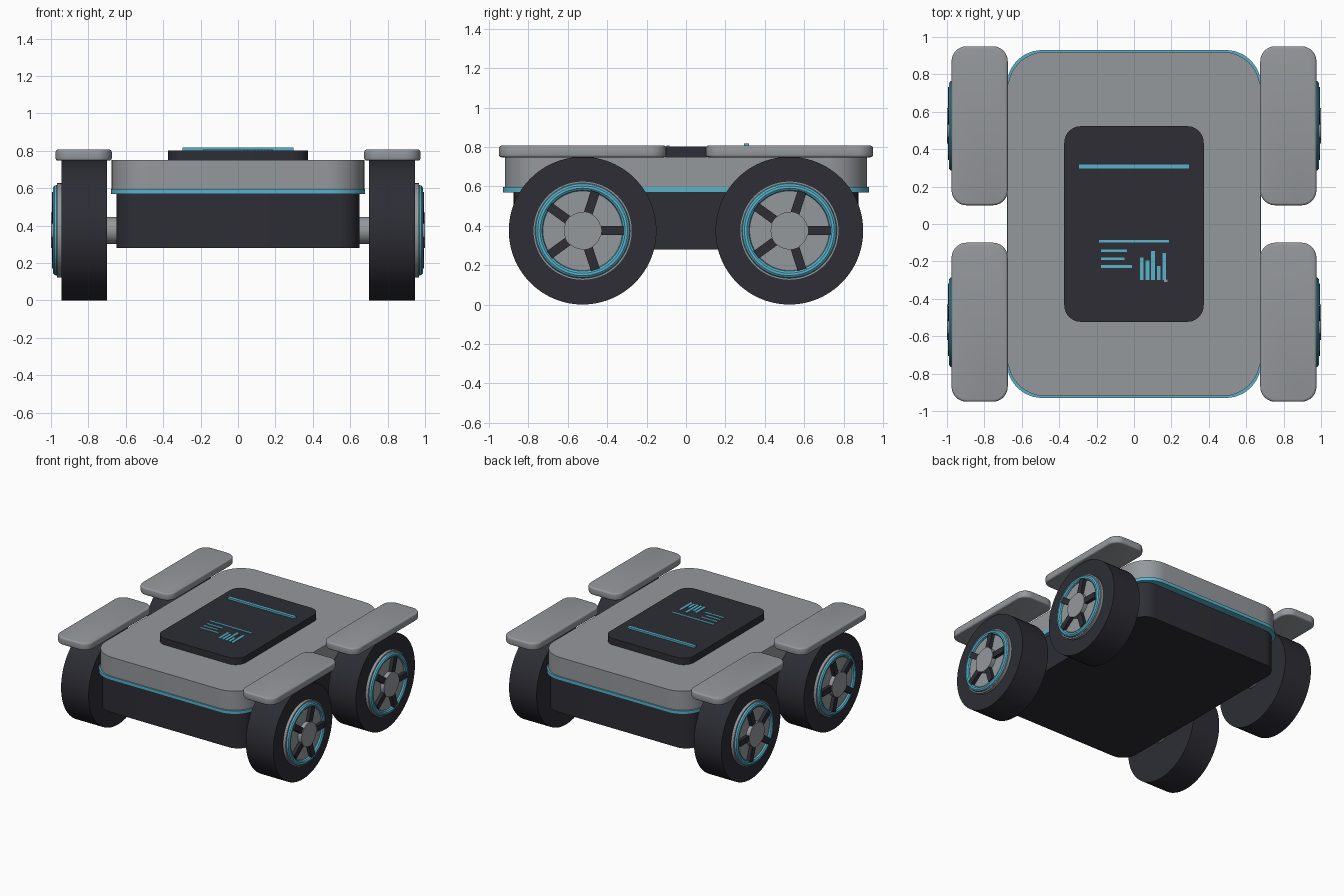
import bpy, bmesh
from math import sin, cos, pi, tau, radians
from mathutils import Matrix

cube = bpy.data.objects.get("Cube")
if cube:
    bpy.data.objects.remove(cube, do_unlink=True)


def material(name, rgb):
    m = bpy.data.materials.new(name)
    m.use_nodes = True
    m.diffuse_color = (*rgb, 1)
    m.node_tree.nodes["Principled BSDF"].inputs["Base Color"].default_value = (*rgb, 1)
    return m


GREY = material("shell grey", (0.30, 0.315, 0.335))
DARK = material("charcoal", (0.026, 0.026, 0.036))
TEAL = material("teal accent", (0.10, 0.45, 0.60))


def finish(bm, name, mat, smooth=True):
    bmesh.ops.recalc_face_normals(bm, faces=bm.faces)
    mesh = bpy.data.meshes.new(name)
    bm.to_mesh(mesh)
    bm.free()
    mesh.materials.append(mat)
    ob = bpy.data.objects.new(name, mesh)
    bpy.context.collection.objects.link(ob)
    if smooth:
        bpy.ops.object.select_all(action="DESELECT")
        ob.select_set(True)
        bpy.context.view_layer.objects.active = ob
        bpy.ops.object.shade_smooth_by_angle(angle=radians(35))
    return ob


def slab(name, mat, cx, cy, hx, hy, z0, z1, radius, edge=0.0):
    """Upright slab with rounded plan corners and an optional rim bevel."""
    bm = bmesh.new()
    ring = []
    steps = 12
    for q, (sx, sy) in enumerate([(1, 1), (-1, 1), (-1, -1), (1, -1)]):
        for i in range(steps + 1):
            a = (q + i / steps) * pi / 2
            ring.append(bm.verts.new((cx + sx * (hx - radius) + radius * cos(a),
                                      cy + sy * (hy - radius) + radius * sin(a), z0)))
    base = bm.faces.new(ring)
    top = bmesh.ops.extrude_face_region(bm, geom=[base], use_keep_orig=True)["geom"]
    for v in top:
        if isinstance(v, bmesh.types.BMVert):
            v.co.z = z1
    if edge:
        rim = [e for e in bm.edges if abs(e.verts[0].co.z - e.verts[1].co.z) < 1e-6]
        bmesh.ops.bevel(bm, geom=rim, offset=edge, segments=3, profile=0.5, affect="EDGES")
    return finish(bm, name, mat)


def box(name, mat, x0, x1, y0, y1, z0, z1, turn=None):
    bm = bmesh.new()
    bmesh.ops.create_cube(bm, size=1)
    for v in bm.verts:
        v.co.x = x1 if v.co.x > 0 else x0
        v.co.y = y1 if v.co.y > 0 else y0
        v.co.z = z1 if v.co.z > 0 else z0
    if turn:
        bm.transform(turn)
    return finish(bm, name, mat, smooth=False)


def lathe(name, mat, profile, place, closed=False, sides=64):
    """Spin (radius, x) points about the x axis, capping open ends."""
    bm = bmesh.new()
    loops = [[bm.verts.new((x, r * cos(tau * i / sides), r * sin(tau * i / sides)))
              for i in range(sides)] for r, x in profile]
    pairs = list(zip(loops, loops[1:]))
    if closed:
        pairs.append((loops[-1], loops[0]))
    else:
        bm.faces.new(loops[0])
        bm.faces.new(loops[-1])
    for a, b in pairs:
        for i in range(sides):
            j = (i + 1) % sides
            bm.faces.new((a[i], a[j], b[j], b[i]))
    bm.transform(place)
    return finish(bm, name, mat)


# Chassis, trim band and top shell
slab("chassis", DARK, 0, 0, 0.65, 0.875, 0.28, 0.575, 0.12)
slab("trim_band", TEAL, 0, 0, 0.68, 0.93, 0.57, 0.597, 0.19)
slab("top_shell", GREY, 0, 0, 0.675, 0.92, 0.595, 0.75, 0.2)

# Display panel and its raised readout
slab("display_panel", DARK, 0, 0, 0.373, 0.523, 0.745, 0.803, 0.09)
box("display_light_bar", TEAL, -0.298, 0.298, 0.294, 0.32, 0.80, 0.818)
LINES = [(-0.187, 0.187, -0.085), (-0.176, -0.037, -0.136),
         (-0.176, -0.05, -0.178), (-0.176, -0.01, -0.22)]
for x0, x1, y in LINES:
    box("display_line", TEAL, x0, x1, y - 0.014, y, 0.80, 0.807)
for i, top in enumerate([-0.18, -0.195, -0.145, -0.225, -0.155]):
    x = 0.032 + 0.03 * i
    box("display_chart_bar", TEAL, x, x + 0.02, -0.30, top, 0.80, 0.807)
box("display_dot", GREY, 0.16, 0.178, -0.31, -0.298, 0.80, 0.807)

# Four wheels with axle, rim, spokes and fender
torus = [(0.222 + 0.02 * cos(tau * i / 10), 0.97 + 0.02 * sin(tau * i / 10)) for i in range(10)]
for sx, side in ((1, "left"), (-1, "right")):
    for sy, end in ((1, "back"), (-1, "front")):
        tag = f"{end}_{side}_"
        place = Matrix.Translation((0, 0.525 * sy, 0.375)) @ Matrix.Diagonal((sx, 1, 1, 1))
        lathe(tag + "axle", GREY, [(0.072, 0.60), (0.072, 0.72)], place, sides=32)
        lathe(tag + "tyre", DARK, [(0.375, 0.70), (0.375, 0.945)], place, sides=96)
        lathe(tag + "rim", GREY, [(0.252, 0.94), (0.252, 0.968)], place)
        lathe(tag + "rim_ring", TEAL, torus, place, closed=True)
        lathe(tag + "hub_cap", GREY, [(0.095, 0.96), (0.095, 1.0)], place, sides=48)
        for k in range(5):
            turn = place @ Matrix.Rotation(tau * k / 5, 4, "X")
            box(tag + "spoke", DARK, 0.96, 0.995, 0.09, 0.208, -0.023, 0.023, turn)
        slab(tag + "fender", GREY, 0.825 * sx, 0.525 * sy, 0.15, 0.425, 0.748, 0.807, 0.08, 0.012)
